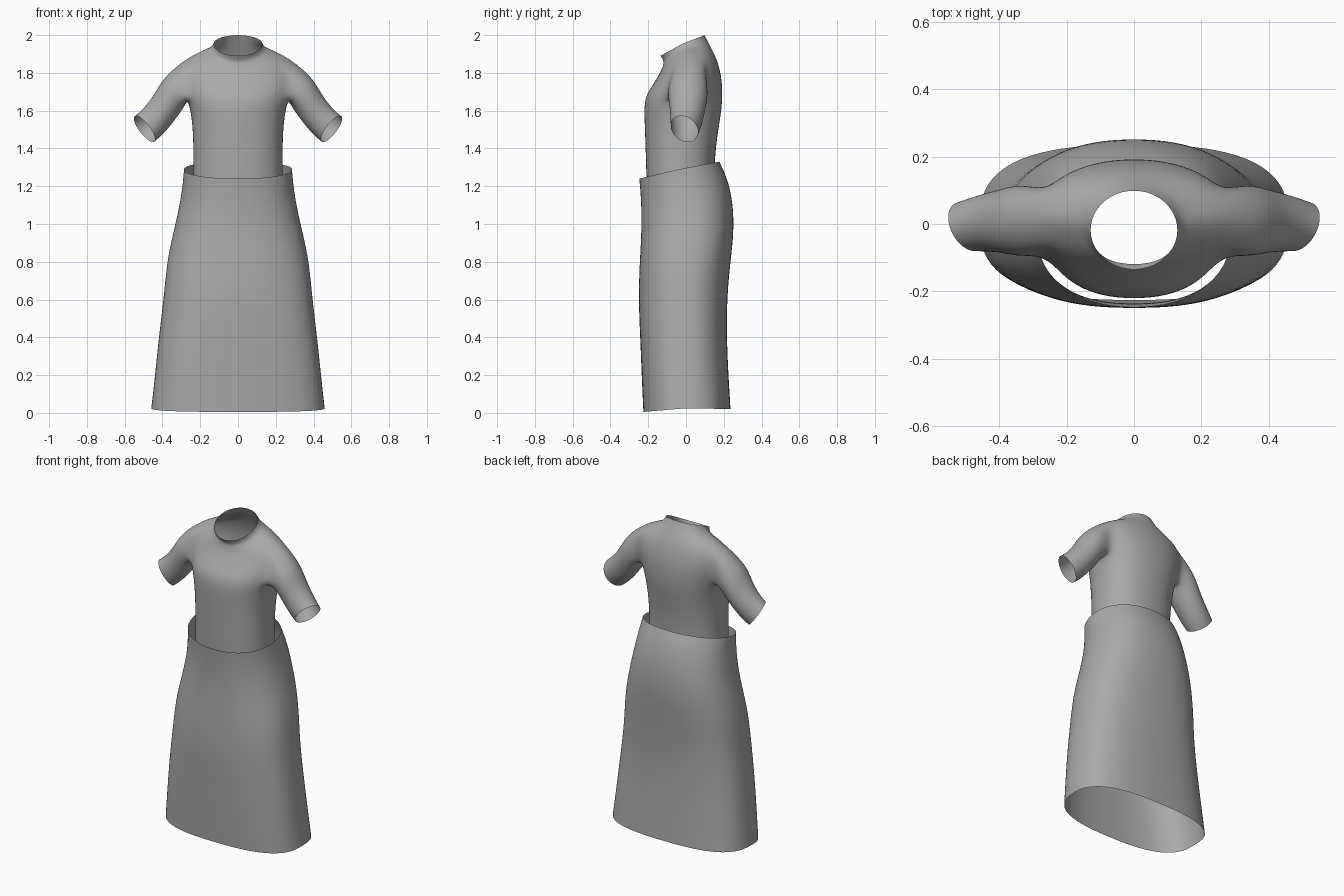
import bpy, bmesh
from math import sin, cos, pi
from mathutils import Vector

cube = bpy.data.objects.get("Cube")
if cube:
    bpy.data.objects.remove(cube, do_unlink=True)

SEGMENTS = 24

fabric = bpy.data.materials.new("grey fabric")
fabric.use_nodes = True
grey = (0.4, 0.4, 0.4, 1)
fabric.diffuse_color = grey
fabric.node_tree.nodes["Principled BSDF"].inputs["Base Color"].default_value = grey


def ring(bm, half_width, z_side, y_front, z_front, y_back, z_back, power):
    """One rounded cross-section whose front, sides and back have their own heights."""
    verts = []
    for i in range(SEGMENTS):
        a = 2 * pi * i / SEGMENTS
        c, s = cos(a), sin(a)
        r = (abs(c) ** power + abs(s) ** power) ** (-1 / power)
        s *= r
        y = (y_front + y_back) / 2 + s * (y_back - y_front) / 2
        z = z_side + abs(s) * ((z_front if s < 0 else z_back) - z_side)
        verts.append(bm.verts.new((half_width * c * r, y, z)))
    return verts


def bridge(bm, lower, upper, skip=()):
    n = len(lower)
    for i in range(n):
        if i not in skip:
            j = (i + 1) % n
            bm.faces.new((lower[i], lower[j], upper[j], upper[i]))


def finish(bm, name):
    bmesh.ops.recalc_face_normals(bm, faces=bm.faces)
    mesh = bpy.data.meshes.new(name)
    bm.to_mesh(mesh)
    bm.free()
    mesh.materials.append(fabric)
    mesh.shade_smooth()
    obj = bpy.data.objects.new(name, mesh)
    bpy.context.collection.objects.link(obj)
    smooth = obj.modifiers.new("smooth cloth", 'SUBSURF')
    smooth.levels = smooth.render_levels = 2


# Skirt: half width, side z, front y, front z, back y, back z, squareness
bm = bmesh.new()
skirt_profile = [
    (.46, .025, -.226, .005, .236, .02, 2.9),
    (.44, .2, -.235, .2, .225, .2, 2.9),
    (.42, .4, -.243, .4, .216, .4, 2.8),
    (.393, .62, -.252, .6, .218, .62, 2.7),
    (.378, .8, -.247, .78, .236, .8, 2.6),
    (.345, .95, -.238, .92, .255, .96, 2.5),
    (.312, 1.09, -.236, 1.06, .25, 1.11, 2.4),
    (.295, 1.2, -.242, 1.17, .222, 1.24, 2.3),
    (.288, 1.29, -.249, 1.24, .178, 1.33, 2.2),
]
rings = [ring(bm, *row) for row in skirt_profile]
for lower, upper in zip(rings, rings[1:]):
    bridge(bm, lower, upper)
finish(bm, "skirt")

# Shirt body, from the tucked hem to the raised collar
bm = bmesh.new()
shirt_profile = [
    (.24, 1.12, -.205, 1.1, .15, 1.14, 2.4),
    (.237, 1.3, -.212, 1.3, .15, 1.3, 2.4),
    (.237, 1.45, -.216, 1.45, .163, 1.45, 2.4),
    (.247, 1.58, -.222, 1.58, .186, 1.58, 2.4),
    (.268, 1.66, -.22, 1.665, .193, 1.66, 2.4),
    (.29, 1.72, -.188, 1.72, .193, 1.74, 2.3),
    (.305, 1.79, -.155, 1.77, .182, 1.81, 2.2),
    (.285, 1.87, -.128, 1.82, .165, 1.87, 2.1),
    (.2, 1.915, -.12, 1.85, .138, 1.925, 2),
    (.142, 1.93, -.12, 1.865, .12, 1.96, 2),
    (.13, 1.955, -.136, 1.89, .1, 2.0, 2),
]
rings = [ring(bm, *row) for row in shirt_profile]
LOW, HIGH, SIDE = 4, 7, 2          # rows and columns of each armhole
half = SEGMENTS // 2
armhole = {c % SEGMENTS for mid in (0, half) for c in range(mid - SIDE, mid + SIDE)}
for k, (lower, upper) in enumerate(zip(rings, rings[1:])):
    bridge(bm, lower, upper, armhole if LOW <= k < HIGH else ())

# Sleeves grown from the armholes: centre, radius along the arm's top, radius in depth, twist
sleeve_profile = [
    ((.335, .01, 1.705), .097, .112, 0),
    ((.385, .01, 1.622), .09, .098, 0),
    ((.445, .002, 1.545), .088, .088, .5),
    ((.495, -.008, 1.503), .088, .08, 1),
]
path = [(LOW, c) for c in range(SIDE)]
path += [(r, SIDE) for r in range(LOW, HIGH)]
path += [(HIGH, c) for c in range(SIDE, -SIDE, -1)]
path += [(r, -SIDE) for r in range(HIGH, LOW, -1)]
path += [(LOW, c) for c in range(-SIDE, 0)]

for side in (1, -1):
    loop = [rings[r][c % SEGMENTS if side > 0 else (half - c) % SEGMENTS] for r, c in path]
    for centre, r_up, r_depth, twist in sleeve_profile:
        up = Vector((.61, 0, .79))
        depth = Vector((.3 * twist, 1, -.24 * twist)).normalized()
        new = []
        for i in range(len(path)):
            t = 2 * pi * i / len(path)
            p = Vector(centre) - up * r_up * cos(t) + depth * r_depth * sin(t)
            new.append(bm.verts.new((p.x * side, p.y, p.z)))
        bridge(bm, loop, new)
        loop = new
finish(bm, "shirt")
